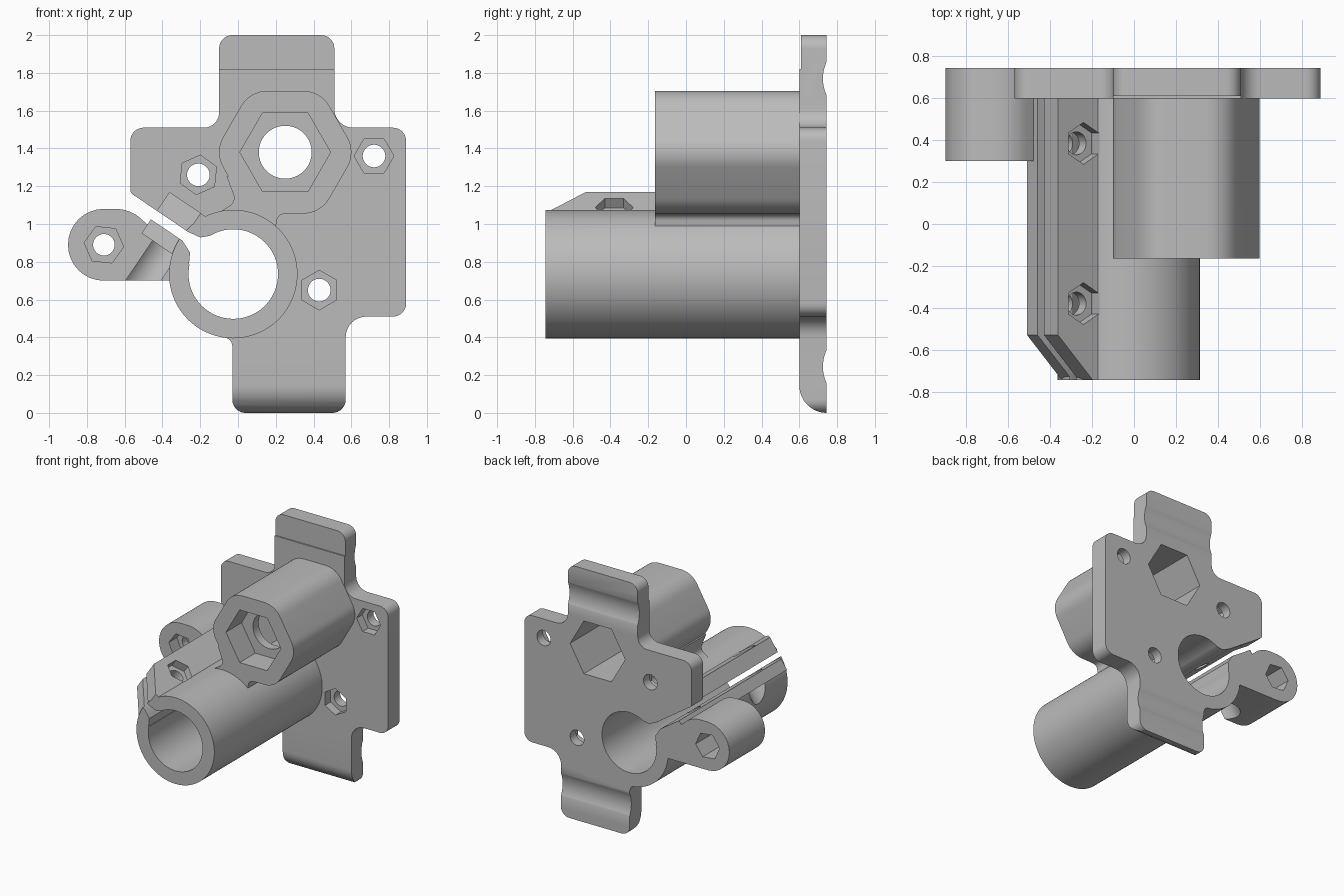
import bpy, bmesh
from math import radians, cos, sin, tan, pi
from mathutils import Vector

cube = bpy.data.objects.get("Cube")
if cube:
    bpy.data.objects.remove(cube)

grey = bpy.data.materials.new("plain grey")
grey.use_nodes = True
COLOUR = (0.5, 0.5, 0.5, 1)
grey.diffuse_color = COLOUR
grey.node_tree.nodes["Principled BSDF"].inputs["Base Color"].default_value = COLOUR

# Frames: origin, two in-plane axes, extrusion axis
X, Y, Z = Vector((1, 0, 0)), Vector((0, 1, 0)), Vector((0, 0, 1))
ZERO = Vector((0, 0, 0))
FRONT = (ZERO, X, Z, Y)
SIDE = (ZERO, Y, Z, X)
TILT = radians(34)
S = Vector((cos(TILT), 0, -sin(TILT)))      # along the clamp slit
N = Vector((sin(TILT), 0, cos(TILT)))       # across the clamp slit
SLIT_ORIGIN = Vector((-0.43, 0, 1.07))
SLIT = (SLIT_ORIGIN, S, N, Y)
EAR = (SLIT_ORIGIN, S, Y, N)
BACK = 0.745


def prism(name, pts, lo, hi, frame=FRONT):
    """Extrude a 2D outline from lo to hi along the frame's third axis."""
    o, u, v, w = frame
    bm = bmesh.new()
    rings = [[bm.verts.new(o + u * a + v * b + w * h) for a, b in pts] for h in (lo, hi)]
    bm.faces.new(rings[0])
    bm.faces.new(rings[1])
    for i in range(len(pts)):
        j = (i + 1) % len(pts)
        bm.faces.new((rings[0][i], rings[0][j], rings[1][j], rings[1][i]))
    bmesh.ops.recalc_face_normals(bm, faces=bm.faces)
    mesh = bpy.data.meshes.new(name)
    bm.to_mesh(mesh)
    bm.free()
    mesh.materials.append(grey)
    ob = bpy.data.objects.new(name, mesh)
    bpy.context.collection.objects.link(ob)
    return ob


def ngon(cx, cz, r, n=64, turn=0):
    return [(cx + r * cos(2 * pi * i / n + radians(turn)),
             cz + r * sin(2 * pi * i / n + radians(turn))) for i in range(n)]


def rounded(corners, steps=8):
    """Fillet each (a, b, radius) corner of a polygon."""
    out = []
    for i, (a, b, r) in enumerate(corners):
        p = Vector((a, b))
        if not r:
            out.append((a, b))
            continue
        d1 = (Vector(corners[i - 1][:2]) - p).normalized()
        d2 = (Vector(corners[(i + 1) % len(corners)][:2]) - p).normalized()
        half = d1.angle(d2) / 2
        start, end = p + d1 * r / tan(half), p + d2 * r / tan(half)
        c = p + (d1 + d2).normalized() * r / sin(half)
        sweep = (start - c).angle_signed(end - c)
        for k in range(steps + 1):
            t = -sweep * k / steps
            e = start - c
            out.append((c.x + e.x * cos(t) - e.y * sin(t), c.y + e.x * sin(t) + e.y * cos(t)))
    return out


def combine(body, other, op):
    """Apply one boolean and discard the second object."""
    mod = body.modifiers.new("join", "BOOLEAN")
    mod.operation, mod.solver, mod.object = op, "EXACT", other
    graph = bpy.context.evaluated_depsgraph_get()
    mesh = bpy.data.meshes.new_from_object(body.evaluated_get(graph))
    body.modifiers.clear()
    body.data = mesh
    bpy.data.objects.remove(other)


TUBE = (-0.025, 0.735)
BOSS = (0.25, 1.38)
LUG = (-0.71, 0.89)

# Mounting plate with top and bottom tabs
plate = rounded([
    (-0.10, 2.0, 0.07), (0.51, 2.0, 0.07), (0.51, 1.51, 0.1), (0.89, 1.51, 0.07),
    (0.89, 0.51, 0.07), (0.57, 0.51, 0.11), (0.57, 0, 0.07), (-0.03, 0, 0.07),
    (-0.03, 0.39, 0.05), (-0.11, 0.41, 0), TUBE + (0,), (-0.2, 0.915, 0),
    (-0.57, 1.165, 0.03), (-0.57, 1.51, 0.07), (-0.10, 1.51, 0.08)])
bracket = prism("rod_bracket", plate, 0.6, BACK)

# Solid parts: tube, hex boss, web between them, side lug, clamp ears
hex_boss = rounded([(a, b, 0.16) for a, b in ngon(*BOSS, 0.375, 6)])
web = rounded([(-0.06, 1.25, 0), (-0.01, 1.12, 0.05), (-0.10, 1.06, 0), (0, 1.0, 0),
               (0.2, 0.98, 0), (0.21, 1.05, 0.04), (0.3, 1.057, 0), BOSS + (0,)])
lug = rounded([(-0.9, 0.7, 0.189), (-0.9, 1.08, 0.189), (-0.57, 1.08, 0.2),
               (-0.44, 0.96, 0), (-0.3, 0.82, 0), (-0.3, 0.7, 0)])
ear = [(0, -0.53), (0.2, -BACK), (0.3, -BACK), (0.3, 0.7), (0, 0.7)]
lower_ear = ear[:3] + [(0.3, BACK), (0, BACK)]
solids = [
    prism("tube", ngon(*TUBE, 0.34, 96), -BACK, BACK),
    prism("hex_boss", hex_boss, -0.165, 0.7),
    prism("boss_web", web, -0.165, 0.7),
    prism("side_lug", lug, 0.3, BACK),
    prism("upper_ear", ear, 0, 0.12, EAR),
    prism("lower_ear", lower_ear, -0.144, -0.055, EAR),
]
for part in solids:
    combine(bracket, part, "UNION")

# Tube bore and the clamp slit that opens into it
cuts = [prism("bore", ngon(*TUBE, 0.237, 96), -1, 1)]
cuts.append(prism("slit", [(-0.3, -0.055), (0.2, -0.055), (0.27, -0.085), (0.3, -0.14),
                           (0.4, -0.14), (0.4, 0.05), (0.31, 0.05), (0.27, 0.012),
                           (0.2, 0), (-0.3, 0)], -1, 1, SLIT))

# Nut pockets and through holes of the hex boss and side lug
for (x, z), hole, nut, turn, front, floor, back in (
        (BOSS, 0.14, 0.24, 0, -0.165, 0.03, 0.1),
        (LUG, 0.057, 0.105, -6, 0.3, 0.4, 0.46)):
    cuts.append(prism("hole", ngon(x, z, hole), -1, 1))
    cuts.append(prism("front_nut", ngon(x, z, nut, 6, turn), front - 0.1, floor))
    cuts.append(prism("back_nut", ngon(x, z, nut, 6, turn), back, 1))

# Plate screw holes with nut recesses
for x, z, turn in ((-0.21, 1.26, 24), (0.72, 1.36, 0), (0.43, 0.65, 30)):
    cuts.append(prism("screw_hole", ngon(x, z, 0.06, 32), 0.3, 1))
    cuts.append(prism("screw_nut", ngon(x, z, 0.105, 6, turn), 0.55, 0.67))

# Clamp screws: hole, nut recess above, head clearance below
for y in (0.385, -0.38):
    cuts.append(prism("clamp_hole", ngon(0.147, y, 0.055, 32), -0.3, 0.3, EAR))
    cuts.append(prism("clamp_nut", ngon(0.147, y, 0.1, 6, 30), 0.06, 0.3, EAR))
    cuts.append(prism("clamp_head", ngon(0.147, y, 0.115, 48), -0.6, -0.144, EAR))

# Tab details: back grooves, shallow front step, rounded lower front edge
for z in (1.77, 0.245):
    cuts.append(prism("groove", ngon(0.935, z, 0.21, 96), -0.3, 0.8, SIDE))
cuts.append(prism("step", [(0.5, 1.82), (0.61, 1.82), (0.61, 2.1), (0.5, 2.1)], -0.3, 0.8, SIDE))
arc = [(BACK - 0.145 * cos(t * pi / 24), 0.145 - 0.145 * sin(t * pi / 24)) for t in range(13)]
cuts.append(prism("edge_round", arc + [(BACK, -0.1), (0.5, -0.1), (0.5, 0.145)], -0.3, 0.8, SIDE))

for part in cuts:
    combine(bracket, part, "DIFFERENCE")

# Smooth the curved walls, keep edges sharp
bpy.ops.object.select_all(action="DESELECT")
bracket.select_set(True)
bpy.context.view_layer.objects.active = bracket
bpy.ops.object.shade_smooth_by_angle(angle=radians(25))
